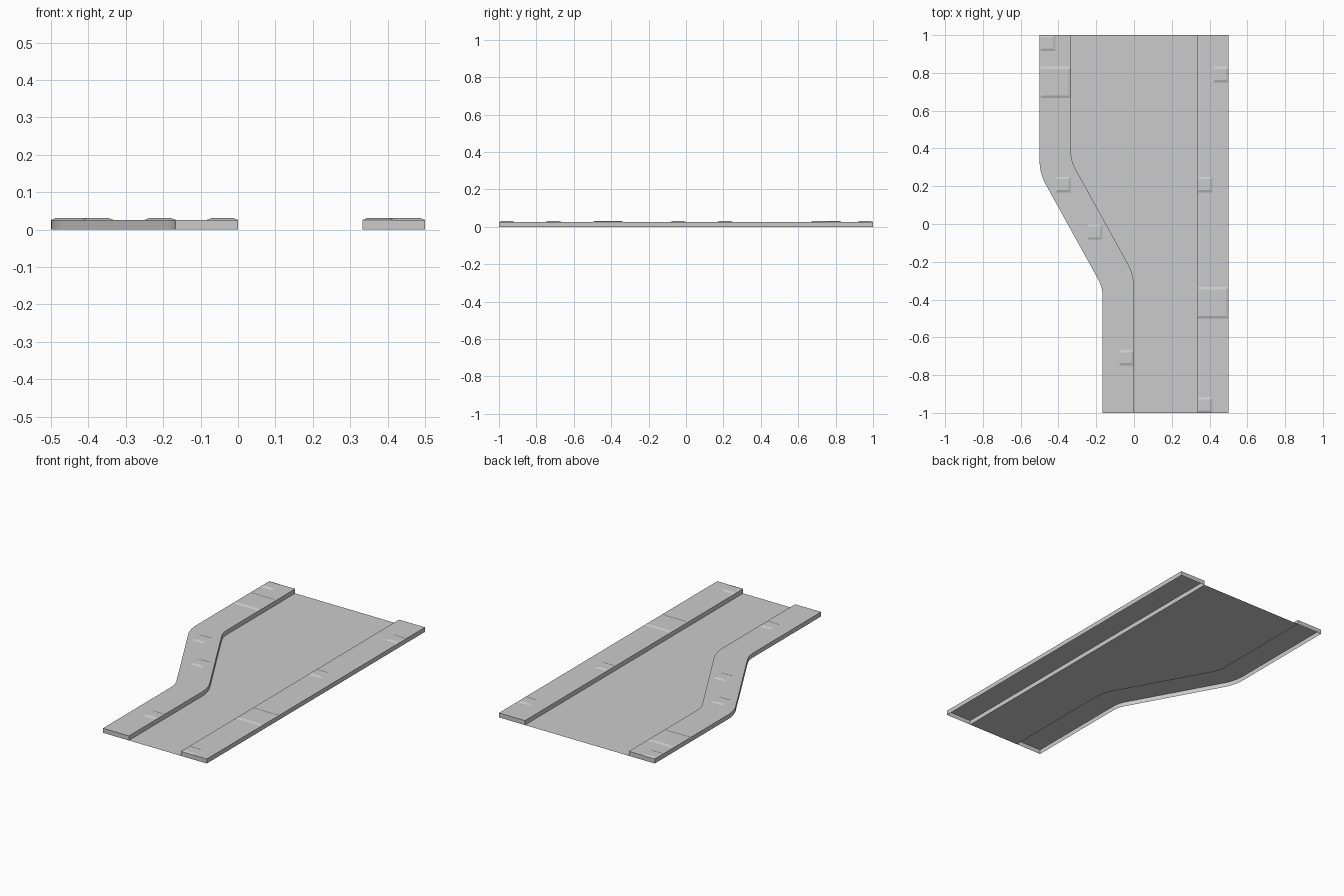
import bpy, math

if "Cube" in bpy.data.objects:
    bpy.data.objects.remove(bpy.data.objects["Cube"])

H = 0.026          # kerb height
TOP = 0.031        # raised slab height
U = 1 / 12         # layout module


def make(name, verts, faces, smooth=False):
    mesh = bpy.data.meshes.new(name)
    mesh.from_pydata(verts, [], faces)
    obj = bpy.data.objects.new(name, mesh)
    bpy.context.collection.objects.link(obj)
    if smooth:
        bpy.ops.object.select_all(action='DESELECT')
        obj.select_set(True)
        bpy.context.view_layer.objects.active = obj
        bpy.ops.object.shade_smooth_by_angle(angle=math.radians(25))
    return obj


def arc(x, y, r, n=5):
    """Bend starting straight down at (x, y), turning 30 degrees towards +x."""
    a = [math.radians(30) * i / n for i in range(n + 1)]
    return [(x + r * (1 - math.cos(t)), y - r * math.sin(t)) for t in a]


def turned(points):
    """Half-turn about the middle of the S-bend."""
    return [(-0.5 - x, -y) for x, y in reversed(points)]


def strip(left, right, z):
    verts = [(x, y, z) for x, y in left + right]
    n = len(left)
    return verts, [(i, i + 1, n + i + 1, n + i) for i in range(n - 1)]


def kerb(name, left, right):
    # top surface, side walls and end walls; open underneath
    n = len(left)
    verts, faces = strip(left, right, H)
    verts += [(x, y, 0) for x, y in left + right]
    b = 2 * n
    for i in range(n - 1):
        faces.append((i, b + i, b + i + 1, i + 1))
        faces.append((n + i, n + i + 1, b + n + i + 1, b + n + i))
    faces.append((0, n, b + n, b))
    faces.append((n - 1, b + n - 1, b + 2 * n - 1, 2 * n - 1))
    make(name, verts, faces, True)


def slab(name, i, j, size):
    # low raised paving slab with sloping edges
    x, y, s, c = i * U, j * U, size * U, 0.013
    verts = [(x, y, H), (x + s, y, H), (x + s, y + s, H), (x, y + s, H),
             (x + c, y + c, TOP), (x + s - c, y + c, TOP),
             (x + s - c, y + s - c, TOP), (x + c, y + s - c, TOP)]
    faces = [(4, 5, 6, 7)]
    faces += [(k, (k + 1) % 4, 4 + (k + 1) % 4, 4 + k) for k in range(4)]
    make(name, verts, faces)


# S-shaped kerb outlines
wide = arc(-0.5, 1 / 3, 0.25)
tight = arc(-1 / 3, 0.378, 0.17)
outer = [(-0.5, 1)] + wide + turned(tight) + [(-1 / 6, -1)]
inner = [(-1 / 3, 1)] + tight + turned(wide) + [(0, -1)]
kerb("bent_pavement", outer, inner)

# Straight kerb
kerb("straight_pavement", [(1 / 3, 1), (1 / 3, -1)], [(0.5, 1), (0.5, -1)])

# Road surface between the kerbs
make("road", *strip(inner, [(1 / 3, y) for _, y in inner], 0))

# Raised slabs: column, row, size in modules
slabs = [(-6, 11, 1), (-6, 8, 2), (-5, 2, 1), (-3, -1, 1), (-1, -9, 1),
         (5, 9, 1), (4, 2, 1), (4, -6, 2), (4, -12, 1)]
for k, s in enumerate(slabs):
    slab(f"paving_slab_{k + 1}", *s)
